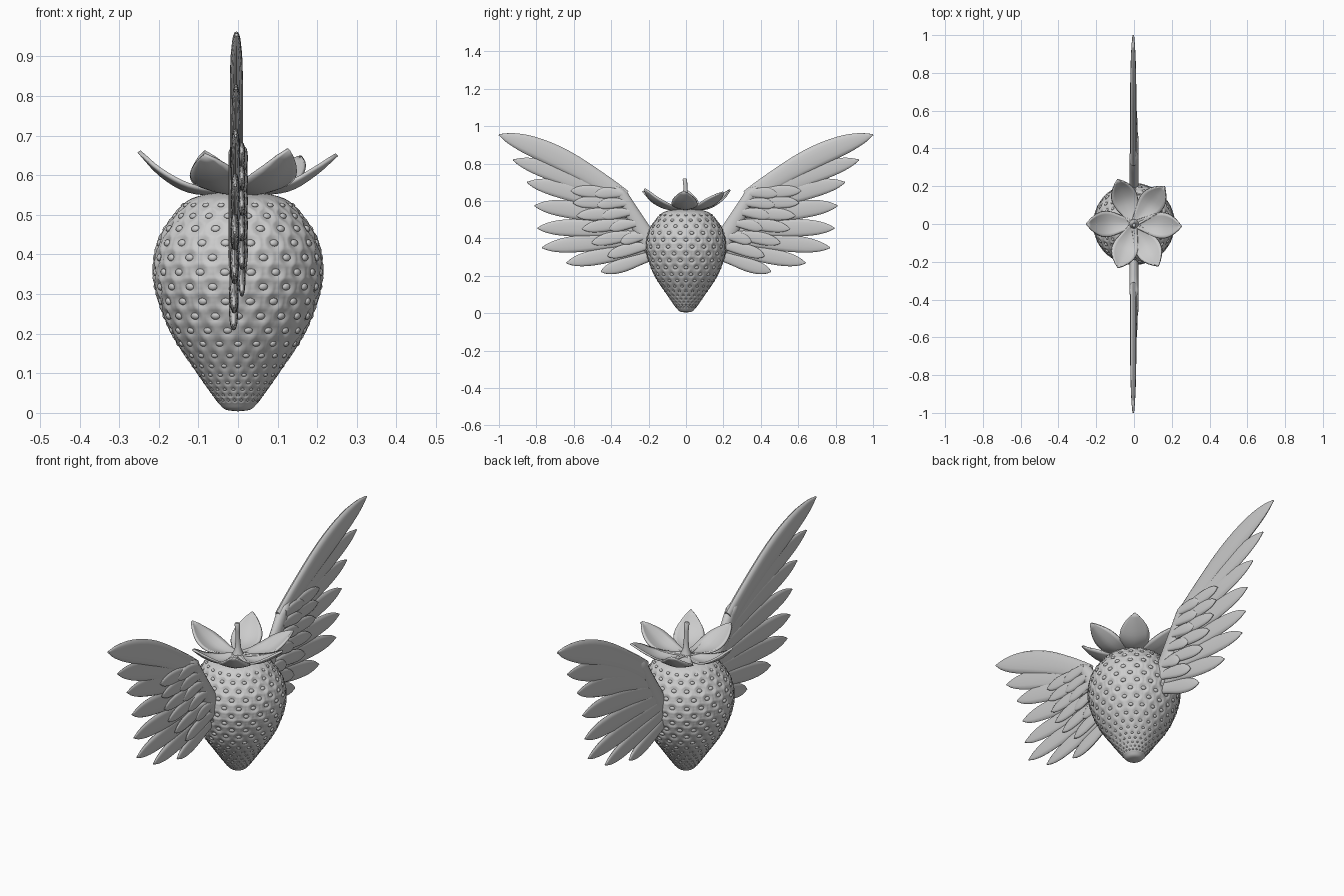
import bpy, bmesh, math
from mathutils import Vector, Matrix

if "Cube" in bpy.data.objects:
    bpy.data.objects.remove(bpy.data.objects["Cube"])


def interp(pts, t):
    """Smooth (Catmull-Rom style) lookup in a list of (t, value)."""
    n = len(pts)
    for i in range(n - 1):
        (t0, a), (t1, b) = pts[i], pts[i + 1]
        if t <= t1 or i == n - 2:
            p, q = pts[max(i - 1, 0)], pts[min(i + 2, n - 1)]
            m0, m1 = (b - p[1]) / (t1 - p[0]), (q[1] - a) / (q[0] - t0)
            h = t1 - t0
            u = min(max((t - t0) / h, 0), 1)
            return ((2*u**3 - 3*u*u + 1) * a + (u**3 - 2*u*u + u) * h * m0
                    + (3*u*u - 2*u**3) * b + (u**3 - u*u) * h * m1)


def finish(name, bm, mirror=False):
    bmesh.ops.recalc_face_normals(bm, faces=bm.faces)
    me = bpy.data.meshes.new(name)
    bm.to_mesh(me)
    bm.free()
    ob = bpy.data.objects.new(name, me)
    bpy.context.collection.objects.link(ob)
    if mirror:
        m = ob.modifiers.new("mirror", 'MIRROR')
        m.use_axis = (False, True, False)
    return ob


def loft(bm, rings):
    vs = [[bm.verts.new(p) for p in r] for r in rings]
    n = len(vs[0])
    for a, b in zip(vs, vs[1:]):
        for i in range(n):
            bm.faces.new((a[i], a[(i+1) % n], b[(i+1) % n], b[i]))
    bm.faces.new(vs[0])
    bm.faces.new(vs[-1])


# Berry profile: (parameter, radius) and (parameter, height)
PROF = [(0, 0), (.032, .008), (.06, .045), (.096, .1), (.133, .2), (.17, .2)]
R_OF_Z = [(0.004, .0), (.008, .03), (.022, .047), (.05, .068), (.1, .103), (.2, .168),
          (.3, .206), (.37, .214), (.44, .2), (.5, .162), (.535, .128), (.552, .08), (.56, 0.0)]
RP = [(i, p[1]) for i, p in enumerate(R_OF_Z)]
ZP = [(i, p[0]) for i, p in enumerate(R_OF_Z)]

# Seed rows: closer and smaller toward the tip
AROUND = 20
rows, z = [], .525
while z > .02:
    r = interp(R_OF_Z, z)
    s = min(1, max(.35, r / .19))
    rows.append((z, r, s))
    z -= .037 * s

# Berry body with dimples
SEG, RINGS = 300, 180
bm = bmesh.new()
rings = []
for j in range(RINGS):
    p = .03 + (len(RP) - 1.06) * j / (RINGS - 1)
    r, z = max(interp(RP, p), .002), interp(ZP, p)
    near = [(k, w) for k, w in enumerate(rows) if abs(w[0] - z) < .03]
    ring = []
    for i in range(SEG):
        a = 2 * math.pi * i / SEG
        d = 0
        for k, (rz, rr, s) in near:
            step = 2 * math.pi / AROUND
            off = -math.pi / 2 + step / 2 * (k % 2)
            da = (a - off + step / 2) % step - step / 2
            q = math.hypot(da * r / (.021 * s), (z - rz) / (.018 * s))
            if q < 1:
                d -= .007 * s * (1 - q * q) ** 2
            elif q < 1.5:
                d += .0015 * s * math.sin((q - 1) * 2 * math.pi)
        ring.append(((r + d) * math.cos(a), (r + d) * math.sin(a), z))
    rings.append(ring)
loft(bm, rings)
finish("berry_body", bm)

# Seeds sitting in the dimples
bm = bmesh.new()
for k, (z, r, s) in enumerate(rows):
    slope = math.atan2(interp(R_OF_Z, z + .01) - interp(R_OF_Z, z - .01), .02)
    for i in range(AROUND):
        a = -math.pi / 2 + 2 * math.pi / AROUND * (i + .5 * (k % 2))
        mat = (Matrix.Rotation(a, 4, 'Z') @ Matrix.Translation((r - .003 * s, 0, z))
               @ Matrix.Rotation(slope, 4, 'Y')
               @ Matrix.Diagonal((.006 * s, .012 * s, .009 * s, 1)))
        bmesh.ops.create_uvsphere(bm, u_segments=10, v_segments=6, radius=1, matrix=mat)
finish("seeds", bm)

# Leaf crown: (angle, length, tip height)
LEAVES = [(180, .25, .66), (-3, .25, .65), (110, .25, .66), (51, .255, .645),
          (-60, .255, .665), (-110, .245, .65)]
LEAF_W = [(0, .016), (.25, .042), (.5, .066), (.7, .064), (.88, .036), (1, .002)]
for n, (ang, length, top) in enumerate(LEAVES):
    bm = bmesh.new()
    NU, NV = 14, 8
    grid = []
    for i in range(NU + 1):
        t = i / NU
        zc = interp([(0, .562), (.3, .554), (.55, .565), (.8, .605), (1, top)], t)
        w = interp(LEAF_W, t)
        row = []
        for j in range(NV + 1):
            v = 2 * j / NV - 1
            row.append(bm.verts.new((length * t, w * v,
                                     zc + .016 * abs(v) ** 1.5 * w / .066 + .002 * (n % 2))))
        grid.append(row)
    for a, b in zip(grid, grid[1:]):
        for j in range(NV):
            bm.faces.new((a[j], b[j], b[j+1], a[j+1]))
    bmesh.ops.rotate(bm, verts=bm.verts, matrix=Matrix.Rotation(math.radians(ang), 3, 'Z'))
    leaf = finish("leaf_%d" % (n + 1), bm)
    sol = leaf.modifiers.new("thickness", 'SOLIDIFY')
    sol.thickness, sol.offset = .009, 0

# Stem
bm = bmesh.new()
stem = [(.545, .034, 0), (.565, .026, 0), (.59, .015, 0), (.63, .011, -.001),
        (.68, .0105, -.003), (.715, .012, -.006), (.72, .009, -.006)]
loft(bm, [[(r * math.cos(a * math.pi / 8), y + r * math.sin(a * math.pi / 8), z)
           for a in range(16)] for z, r, y in stem])
finish("stem", bm)


def feather(bm, base, tip, width, x, thick, bend=0.0, root=.6):
    """Flattened, round-edged feather in the YZ plane."""
    b, t = Vector((x, *base)), Vector((x, *tip))
    d = t - b
    side = Vector((0, -d.z, d.y)).normalized()
    prof = [(0, root), (.25, .85), (.55, 1), (.78, .86), (.92, .5), (1, .06)]
    rings = []
    for i in range(19):
        u = math.sin(i / 18 * math.pi / 2)
        c = b + d * u + side * bend * 4 * u * (1 - u)
        w = interp(prof, u) * width / 2
        th = thick / 2 * (1 - .75 * u ** 6)
        ring = []
        for k in range(14):
            a = 2 * math.pi * k / 14
            ca, sa = math.cos(a), math.sin(a)
            ring.append(c + side * w * ca
                        + Vector((th * math.copysign(abs(sa) ** .7, sa), 0, 0)))
        rings.append(ring)
    loft(bm, rings)


# Long flight feathers: base, tip, width, bend
FLIGHT = [((.33, .61), (1.0, .955), .12, .035), ((.32, .575), (.925, .82), .105, .025),
          ((.30, .54), (.85, .70), .10, .018), ((.28, .49), (.81, .575), .098, .012),
          ((.26, .44), (.795, .455), .095, .008), ((.23, .40), (.77, .35), .092, .004),
          ((.20, .355), (.64, .268), .085, 0), ((.18, .315), (.455, .222), .075, -.004)]
bm = bmesh.new()
for i, (b, t, w, bend) in enumerate(FLIGHT):
    feather(bm, b, t, w, -.004 - .001 * i, .034 if i == 0 else .024, bend, .8)
finish("flight_feathers", bm, True)

# Short covering feathers, on the +x side only
OUTER = [((.36, .63), (.615, .655)), ((.34, .585), (.605, .59)), ((.32, .53), (.585, .52)),
         ((.29, .48), (.555, .45)), ((.26, .42), (.505, .375)), ((.21, .36), (.42, .305))]
INNER = [((.34, .64), (.49, .635)), ((.32, .59), (.475, .575)), ((.30, .54), (.45, .515)),
         ((.27, .48), (.41, .45)), ((.23, .41), (.35, .38))]
bm = bmesh.new()
for b, t in OUTER:
    feather(bm, b, t, .066, .010, .018, .006)
for b, t in INNER:
    feather(bm, b, t, .058, .016, .018, .006)
finish("covert_feathers", bm, True)

# Wing arm along the leading edge
bm = bmesh.new()
ARM = [(.16, .33, .05), (.2, .385, .05), (.25, .47, .044), (.3, .555, .038),
       (.342, .63, .033), (.365, .658, .026), (.385, .675, .012)]
rings = []
for y, z, w in ARM:
    side = Vector((0, -.86, .5))
    rings.append([Vector((0, y, z)) + side * w * math.cos(k * math.pi / 8)
                  + Vector((min(.024, w) * math.sin(k * math.pi / 8), 0, 0)) for k in range(16)])
loft(bm, rings)
finish("wing_arm", bm, True)

# Smooth shading
bpy.ops.object.select_all(action='SELECT')
bpy.context.view_layer.objects.active = bpy.data.objects["berry_body"]
bpy.ops.object.shade_smooth_by_angle(angle=math.radians(50))
